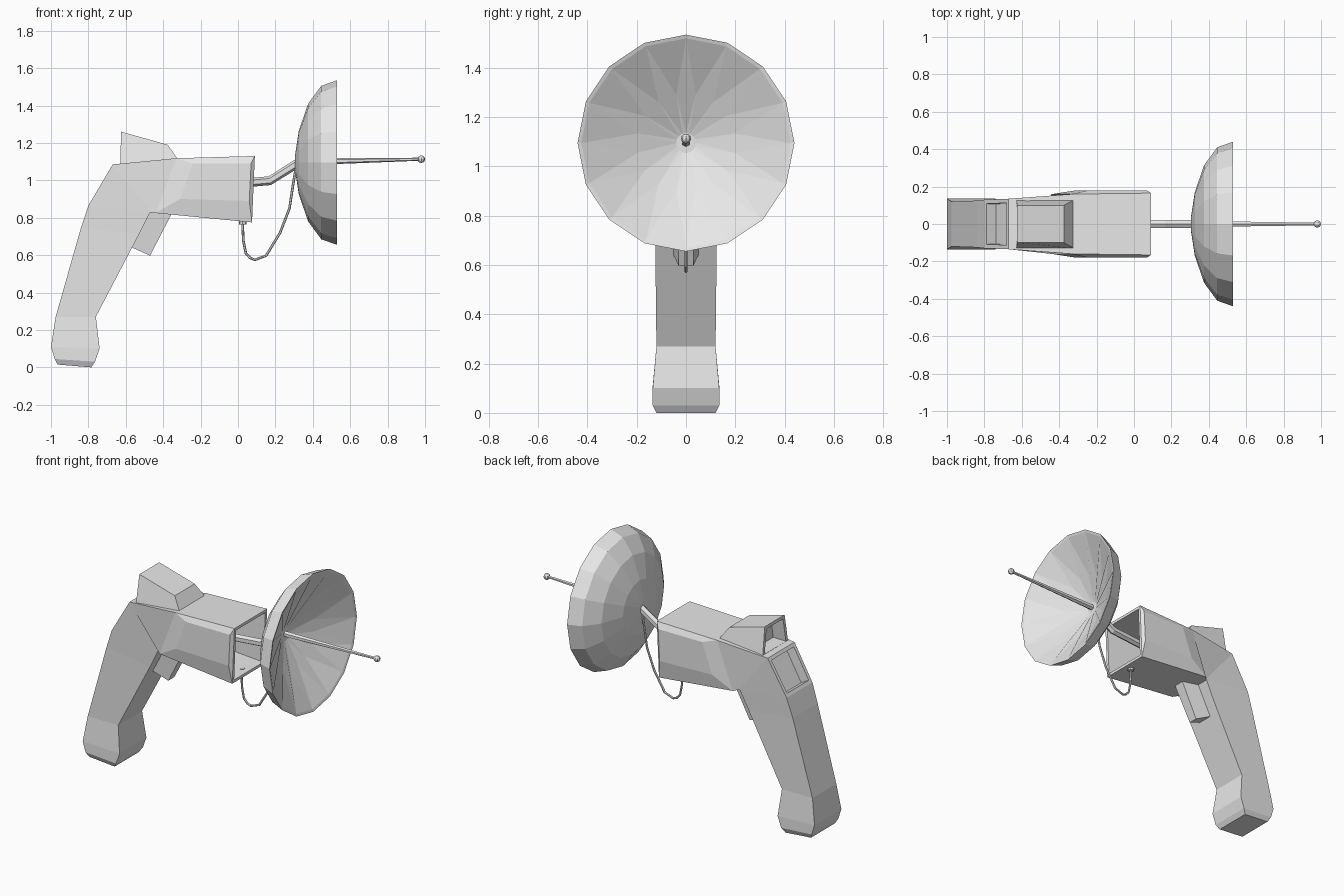
import bpy, bmesh
from math import sin, cos, pi
from mathutils import Vector

cube = bpy.data.objects.get("Cube")
if cube:
    bpy.data.objects.remove(cube, do_unlink=True)

grey = bpy.data.materials.new("light_grey")
grey.use_nodes = True
COLOUR = (0.8, 0.8, 0.8, 1)
grey.diffuse_color = COLOUR
grey.node_tree.nodes["Principled BSDF"].inputs["Base Color"].default_value = COLOUR


def finish(name, bm):
    mesh = bpy.data.meshes.new(name)
    bm.to_mesh(mesh)
    bm.free()
    mesh.materials.append(grey)
    obj = bpy.data.objects.new(name, mesh)
    bpy.context.collection.objects.link(obj)
    return obj


def loft(sections):
    """Four-sided loft; section = back x, z, front x, z, back half width, front half width."""
    bm = bmesh.new()
    rings = []
    for bx, bz, fx, fz, bw, fw in sections:
        pts = [(bx, bw, bz), (bx, -bw, bz), (fx, -fw, fz), (fx, fw, fz)]
        rings.append([bm.verts.new(p) for p in pts])
    caps = [bm.faces.new(rings[0]), bm.faces.new(rings[-1])]
    sides = [[bm.faces.new((a[i], a[(i + 1) % 4], b[(i + 1) % 4], b[i])) for i in range(4)]
             for a, b in zip(rings, rings[1:])]
    bmesh.ops.recalc_face_normals(bm, faces=bm.faces)
    return bm, caps, sides


def recess(bm, face, rim, depth, taper=0.0):
    bmesh.ops.inset_individual(bm, faces=[face], thickness=rim, use_even_offset=True)
    bmesh.ops.inset_individual(bm, faces=[face], thickness=taper + 0.001, depth=-depth,
                               use_even_offset=True)


def tube(name, path, radii, sides):
    """Tube along a path of (x, z) points in the centre plane."""
    bm = bmesh.new()
    pts = [Vector((x, 0, z)) for x, z in path]
    rings = []
    for i, p in enumerate(pts):
        d = (pts[min(i + 1, len(pts) - 1)] - pts[max(i - 1, 0)]).normalized()
        n = Vector((-d.z, 0, d.x))
        r = radii[i] if isinstance(radii, list) else radii
        rings.append([bm.verts.new(p + n * r * cos(2 * pi * k / sides)
                                   + Vector((0, r * sin(2 * pi * k / sides), 0)))
                      for k in range(sides)])
    for a, b in zip(rings, rings[1:]):
        for k in range(sides):
            j = (k + 1) % sides
            bm.faces.new((a[k], a[j], b[j], b[k]))
    bm.faces.new(rings[0])
    bm.faces.new(rings[-1])
    bmesh.ops.recalc_face_normals(bm, faces=bm.faces)
    return finish(name, bm)


# Grip and barrel housing, one continuous loft
bm, caps, sides = loft([
    (-0.965, 0.015, -0.785, 0.0, 0.12, 0.12),
    (-0.98, 0.045, -0.765, 0.03, 0.135, 0.135),
    (-1.0, 0.11, -0.74, 0.10, 0.135, 0.135),
    (-0.975, 0.27, -0.76, 0.27, 0.12, 0.12),
    (-0.84, 0.745, -0.53, 0.71, 0.125, 0.125),
    (-0.80, 0.865, -0.47, 0.828, 0.13, 0.13),
    (-0.67, 1.085, -0.46, 0.827, 0.135, 0.135),
    (-0.33, 1.118, -0.44, 0.825, 0.16, 0.16),
    (0.09, 1.13, 0.075, 0.775, 0.165, 0.165),
])
# Raised panels on both flanks
PANEL = [(-0.24, 1.09), (-0.31, 0.90), (0.07, 1.09), (0.06, 0.89)]
for flank in (sides[-1][1], sides[-1][3]):
    bmesh.ops.inset_individual(bm, faces=[flank], thickness=0.03)
    for v in flank.verts:
        x, z = min(PANEL, key=lambda p: (p[0] - v.co.x) ** 2 + (p[1] - v.co.z) ** 2)
        v.co = (x, 0.18 if v.co.y > 0 else -0.18, z)
# Open muzzle and rear window
recess(bm, caps[1], 0.018, 0.28, 0.02)
recess(bm, sides[5][0], 0.022, 0.06)
finish("grip_and_housing", bm)

# Sight box with an opening at the back
bm, caps, sides = loft([(-0.625, 1.26, -0.63, 1.07, 0.10, 0.13),
                        (-0.375, 1.19, -0.32, 1.11, 0.10, 0.13)])
recess(bm, caps[0], 0.02, 0.08, 0.01)
finish("sight", bm)

# Trigger
bm, caps, sides = loft([(-0.49, 0.84, -0.35, 0.83, 0.055, 0.035),
                        (-0.565, 0.64, -0.47, 0.597, 0.05, 0.03)])
finish("trigger", bm)

# Dish: rounded back shell and a pleated conical front
bm = bmesh.new()
N, CZ = 16, 1.095


def ring(x, r, shift=0.0):
    return [bm.verts.new((x, r * sin(2 * pi * (k + shift) / N),
                          CZ + r * cos(2 * pi * (k + shift) / N))) for k in range(N)]


shell = [ring(x, r) for x, r in [(0.305, 0.04), (0.325, 0.17), (0.375, 0.315),
                                 (0.445, 0.41), (0.53, 0.44), (0.525, 0.425)]]
for a, b in zip(shell, shell[1:]):
    for k in range(N):
        j = (k + 1) % N
        bm.faces.new((a[k], a[j], b[j], b[k]))
bm.faces.new(shell[0])
rim, mid, hub = shell[-1], ring(0.395, 0.2, 0.5), ring(0.335, 0.04)
for k in range(N):
    j = (k + 1) % N
    bm.faces.new((rim[k], rim[j], mid[k]))
    bm.faces.new((rim[k], mid[k], hub[k], mid[k - 1]))
    bm.faces.new((hub[k], mid[k], hub[j]))
bm.faces.new(hub)
bmesh.ops.recalc_face_normals(bm, faces=bm.faces)
finish("dish", bm)

# Support arm, antenna, cable and its plug
tube("support_arm", [(-0.2, 0.965), (0.17, 0.998), (0.32, 1.092)], 0.024, 6)
tube("antenna", [(0.32, 1.098), (0.98, 1.113)], [0.019, 0.008], 6)
tube("cable", [(0.025, 0.77), (0.028, 0.68), (0.042, 0.61), (0.065, 0.585), (0.09, 0.575),
               (0.15, 0.597), (0.225, 0.72), (0.275, 0.85), (0.298, 1.0), (0.312, 1.08)],
     0.007, 6)
tube("cable_plug", [(0.025, 0.80), (0.025, 0.765)], 0.02, 8)

# Antenna tip
bm = bmesh.new()
bmesh.ops.create_uvsphere(bm, u_segments=8, v_segments=6, radius=0.02)
bmesh.ops.translate(bm, verts=bm.verts, vec=(0.98, 0, 1.113))
finish("antenna_tip", bm)
